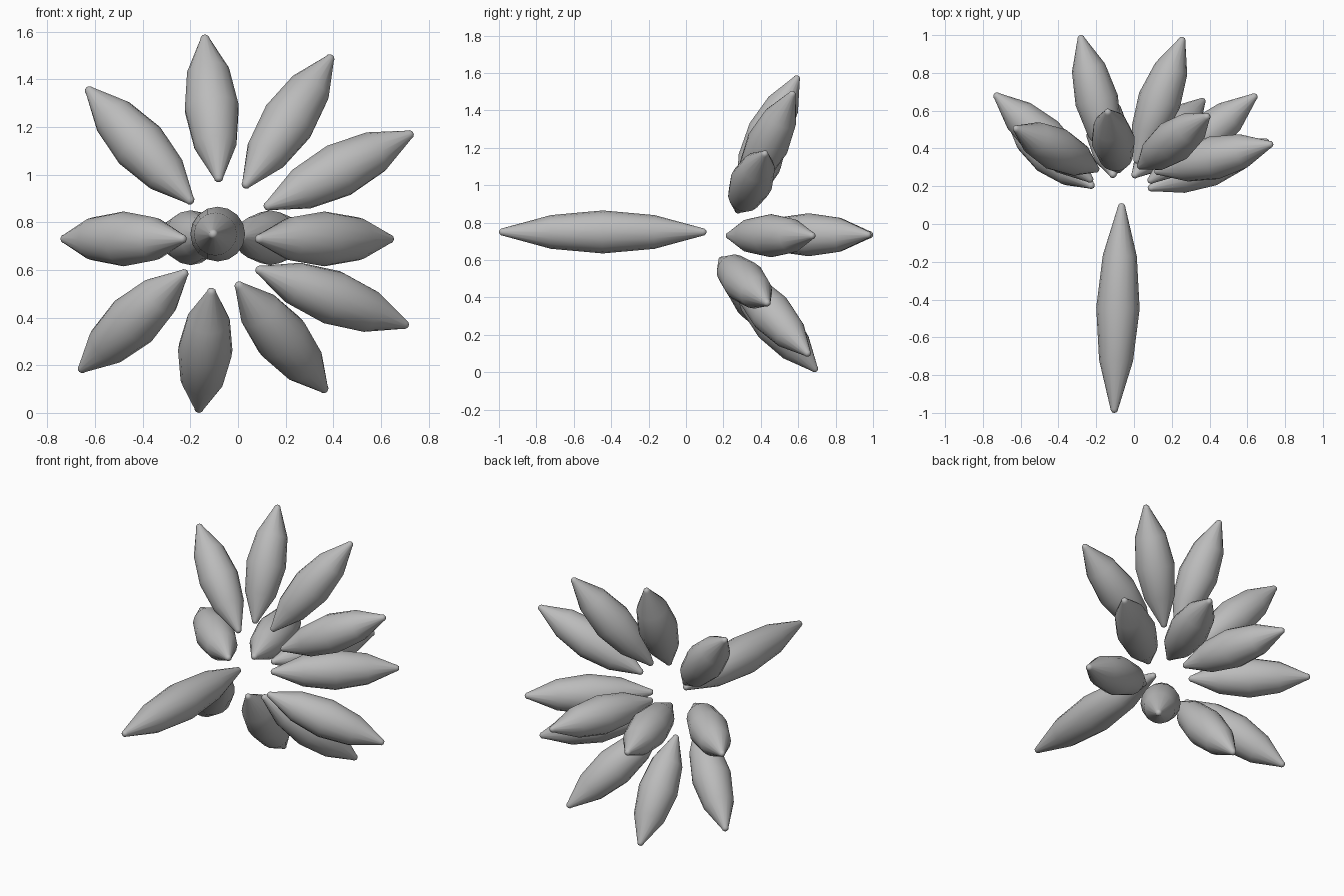
import bpy
import bmesh
from math import cos, sin, pi
from mathutils import Vector

cube = bpy.data.objects.get("Cube")
if cube:
    bpy.data.objects.remove(cube, do_unlink=True)

# Single grey material
grey = bpy.data.materials.new("plain grey")
grey.use_nodes = True
color = (0.5, 0.5, 0.5, 1)
grey.diffuse_color = color
grey.node_tree.nodes["Principled BSDF"].inputs["Base Color"].default_value = color

SIDES = 16
TIP = 0.02
# Spindle body: fraction of length, radius
BODY = [(0.25, 0.09), (0.5, 0.115), (0.75, 0.09)]


def spindle(name, inner, outer):
    """Round spindle with small domed tips, lathed between two points."""
    inner, outer = Vector(inner), Vector(outer)
    length = (outer - inner).length
    dome = [(TIP * (1 - cos(a)), TIP * sin(a)) for a in (pi / 6, pi / 3, pi / 2)]
    profile = dome + [(f * length, r) for f, r in BODY]
    profile += [(length - h, r) for h, r in reversed(dome)]

    bm = bmesh.new()
    rings = [[bm.verts.new((r * cos(2 * pi * i / SIDES), r * sin(2 * pi * i / SIDES), h))
              for i in range(SIDES)] for h, r in profile]
    for low, high in zip(rings, rings[1:]):
        for i in range(SIDES):
            j = (i + 1) % SIDES
            bm.faces.new((low[i], low[j], high[j], high[i]))
    start, end = bm.verts.new((0, 0, 0)), bm.verts.new((0, 0, length))
    for i in range(SIDES):
        j = (i + 1) % SIDES
        bm.faces.new((start, rings[0][j], rings[0][i]))
        bm.faces.new((end, rings[-1][i], rings[-1][j]))
    for face in bm.faces:
        face.smooth = True
    mesh = bpy.data.meshes.new(name)
    bm.to_mesh(mesh)
    bm.free()
    mesh.materials.append(grey)

    obj = bpy.data.objects.new(name, mesh)
    bpy.context.collection.objects.link(obj)
    obj.location = inner
    obj.rotation_mode = "QUATERNION"
    obj.rotation_quaternion = (outer - inner).to_track_quat("Z", "Y")


# Long spindle pointing forward
spindle("front_spindle", (-0.065, 0.11, 0.75), (-0.105, -1.0, 0.75))

# Upper fan
spindle("upper_middle_petal", (-0.08, 0.28, 0.97), (-0.14, 0.6, 1.585))
spindle("upper_left_petal", (0.025, 0.30, 0.945), (0.395, 0.575, 1.50))
spindle("upper_outer_left_petal", (0.11, 0.275, 0.86), (0.735, 0.425, 1.175))
spindle("upper_right_petal", (-0.19, 0.285, 0.88), (-0.635, 0.51, 1.365))

# Level fan
spindle("level_left_petal", (0.075, 0.22, 0.73), (0.65, 0.685, 0.73))
spindle("level_right_petal", (-0.22, 0.225, 0.73), (-0.74, 0.69, 0.73))
spindle("back_left_petal", (0.01, 0.32, 0.735), (0.26, 0.99, 0.735))
spindle("back_right_petal", (-0.11, 0.31, 0.735), (-0.285, 1.0, 0.735))

# Lower fan
spindle("lower_middle_petal", (-0.11, 0.25, 0.52), (-0.165, 0.70, 0.005))
spindle("lower_left_petal", (-0.005, 0.25, 0.545), (0.37, 0.66, 0.09))
spindle("lower_outer_left_petal", (0.075, 0.185, 0.605), (0.715, 0.44, 0.365))
spindle("lower_right_petal", (-0.215, 0.195, 0.595), (-0.665, 0.55, 0.175))
